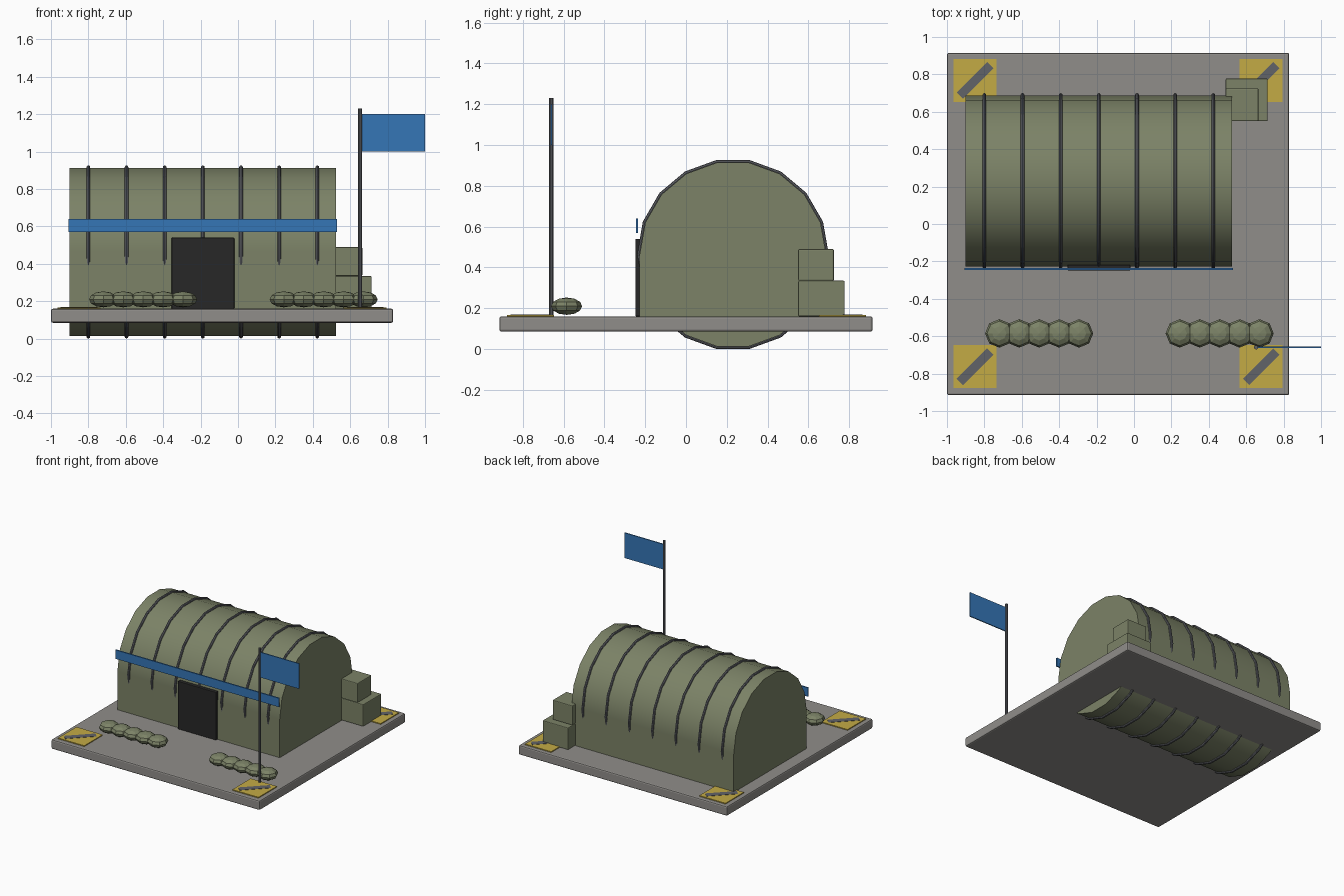
import bpy, bmesh
from math import cos, sin, pi, radians

cube = bpy.data.objects.get("Cube")
if cube:
    bpy.data.objects.remove(cube, do_unlink=True)


def material(name, r, g, b):
    m = bpy.data.materials.new(name)
    m.use_nodes = True
    m.diffuse_color = (r, g, b, 1)
    bsdf = m.node_tree.nodes["Principled BSDF"]
    bsdf.inputs["Base Color"].default_value = (r, g, b, 1)
    bsdf.inputs["Roughness"].default_value = 0.8
    return m


OLIVE = material("olive", 0.20, 0.225, 0.135)
CONCRETE = material("concrete", 0.28, 0.27, 0.255)
STEEL = material("steel grey", 0.12, 0.125, 0.14)
BLACK = material("door black", 0.02, 0.02, 0.02)
BLUE = material("signal blue", 0.035, 0.18, 0.47)
YELLOW = material("marking yellow", 0.55, 0.41, 0.06)


def finish(ob, name, mat, smooth=False):
    ob.name = ob.data.name = name
    ob.data.materials.append(mat)
    if smooth:
        bpy.ops.object.shade_smooth_by_angle(angle=radians(30))
    return ob


def box(name, mat, x, y, z, bevel=0, turn=0):
    """Box from (min, max) pairs, turned about z."""
    spans = (x, y, z)
    bpy.ops.mesh.primitive_cube_add(
        size=1, location=[(a + b) / 2 for a, b in spans], rotation=(0, 0, turn))
    ob = bpy.context.object
    ob.scale = [b - a for a, b in spans]
    bpy.ops.object.transform_apply(location=False, rotation=False, scale=True)
    if bevel:
        mod = ob.modifiers.new("soft edge", 'BEVEL')
        mod.width, mod.segments = bevel, 2
    return finish(ob, name, mat)


# Ground slab
FLOOR = 0.16
box("ground_slab", CONCRETE, (-1, 0.83), (-0.915, 0.915), (0.085, FLOOR), 0.01)

# Vaulted hall: an 18-sided barrel over straight lower walls
X0, X1, CY, CZ, R, SIDES = -0.9, 0.525, 0.23, 0.4635, 0.457, 18
bm = bmesh.new()
ring = [bm.verts.new((X0, CY + R * cos(2 * pi * i / SIDES), CZ + R * sin(2 * pi * i / SIDES)))
        for i in range(SIDES)]
cap = bm.faces.new(ring)
ext = bmesh.ops.extrude_face_region(bm, geom=[cap], use_keep_orig=True)
moved = [g for g in ext["geom"] if isinstance(g, bmesh.types.BMVert)]
bmesh.ops.translate(bm, verts=moved, vec=(X1 - X0, 0, 0))
bmesh.ops.recalc_face_normals(bm, faces=bm.faces[:])
mesh = bpy.data.meshes.new("hall_barrel")
bm.to_mesh(mesh)
bm.free()
barrel = bpy.data.objects.new("hall_barrel", mesh)
bpy.context.collection.objects.link(barrel)
bpy.ops.object.select_all(action='DESELECT')
barrel.select_set(True)
bpy.context.view_layer.objects.active = barrel
finish(barrel, "hall_barrel", OLIVE, smooth=True)
box("hall_walls", OLIVE, (X0, X1), (CY - R, CY + R), (FLOOR - 0.005, CZ))

# Hoop ribs around the barrel
for i in range(7):
    bpy.ops.mesh.primitive_torus_add(
        major_radius=0.46, minor_radius=0.01, major_segments=SIDES, minor_segments=8,
        location=(-0.8 + 0.204 * i, CY, CZ), rotation=(pi / 2, 0, pi / 2))
    finish(bpy.context.object, f"hoop_rib_{i + 1}", STEEL, smooth=True)

# Door and stripe on the front wall
box("door", BLACK, (-0.355, -0.02), (-0.248, -0.218), (FLOOR, 0.54), 0.004)
box("front_stripe", BLUE, (-0.905, 0.53), (-0.245, -0.235), (0.57, 0.64))

# Stacked crates
box("lower_crate", OLIVE, (0.49, 0.715), (0.55, 0.778), (FLOOR, 0.335), 0.006)
box("upper_crate", OLIVE, (0.49, 0.665), (0.55, 0.725), (0.335, 0.49), 0.006)

# Flag and pole
bpy.ops.mesh.primitive_cylinder_add(
    vertices=10, radius=0.011, depth=1.23 - FLOOR, location=(0.653, -0.66, (1.23 + FLOOR) / 2))
finish(bpy.context.object, "flag_pole", STEEL, smooth=True)
box("flag", BLUE, (0.66, 1.0), (-0.664, -0.656), (1.0, 1.2))

# Two rows of sandbags
for side, start in (("right", -0.72), ("left", 0.245)):
    for i in range(5):
        bpy.ops.mesh.primitive_uv_sphere_add(
            segments=8, ring_count=6, radius=0.076, location=(start + 0.1065 * i, -0.585, 0.21))
        bag = bpy.context.object
        bag.scale.z = 0.56
        finish(bag, f"sandbag_{side}_{i + 1}", OLIVE)

# Corner markings: yellow pad with a diagonal bar
for side, x in (("right", -0.85), ("left", 0.68)):
    for end, y in (("front", -0.763), ("back", 0.768)):
        box(f"corner_pad_{end}_{side}", YELLOW, (x - 0.115, x + 0.115),
            (y - 0.115, y + 0.115), (FLOOR - 0.001, 0.167))
        box(f"corner_bar_{end}_{side}", STEEL, (x - 0.115, x + 0.115),
            (y - 0.024, y + 0.024), (FLOOR, 0.169), turn=pi / 4)
